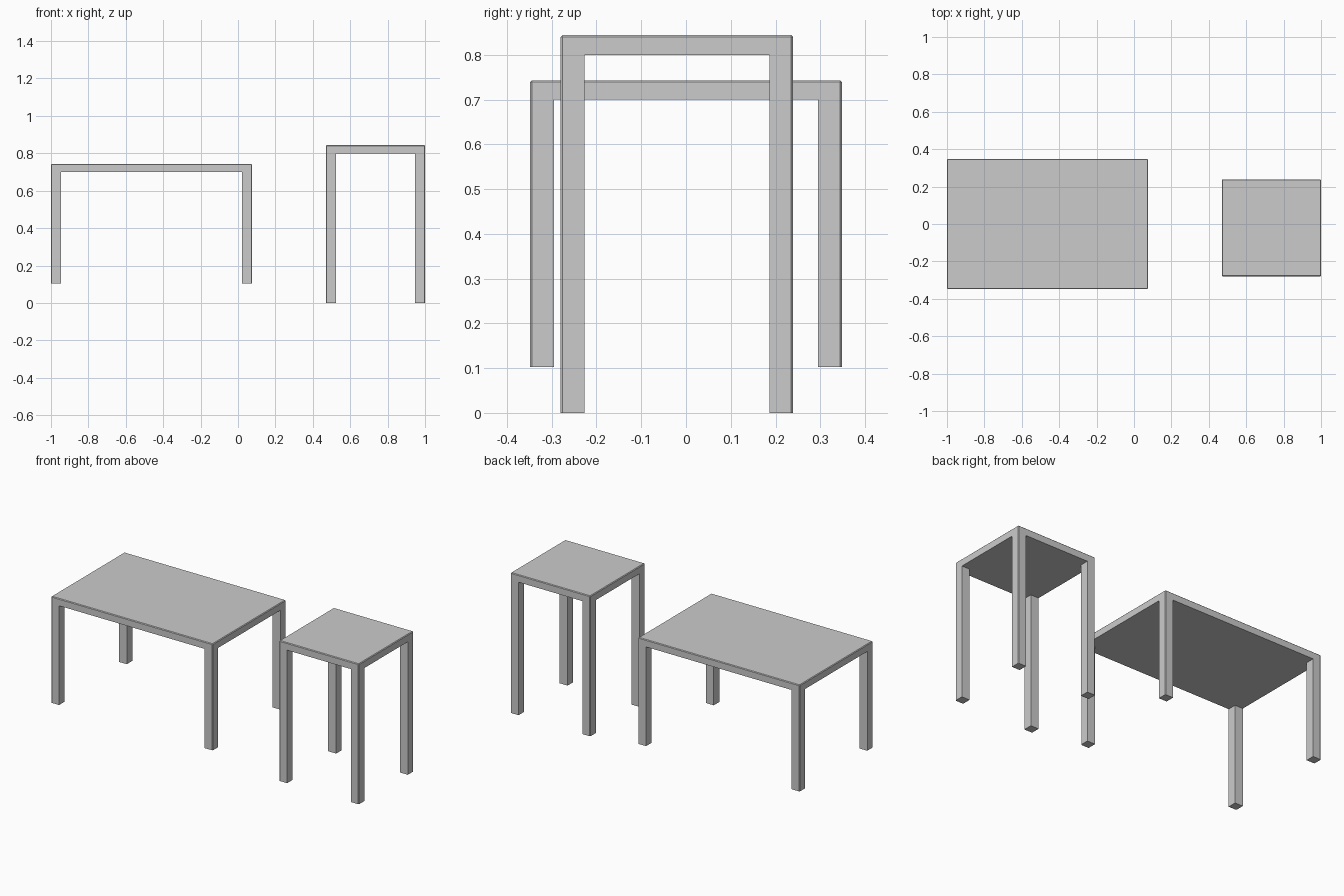
import bpy, bmesh
from mathutils import Vector

if "Cube" in bpy.data.objects:
    bpy.data.objects.remove(bpy.data.objects["Cube"])

LEG = 0.053      # square leg width
BEVEL = 0.004    # small chamfer on the outer edges


def table(name, x0, x1, y0, y1, z_foot, z_under, z_top):
    bm = bmesh.new()
    # Table top slab
    bmesh.ops.create_cube(bm, size=1)
    for v in bm.verts:
        v.co = Vector((x1 if v.co.x > 0 else x0,
                       y1 if v.co.y > 0 else y0,
                       z_top if v.co.z > 0 else z_under))

    # Cut the slab so each corner has a leg-sized square
    cuts = [((x0 + LEG, 0, 0), (1, 0, 0)), ((x1 - LEG, 0, 0), (1, 0, 0)),
            ((0, y0 + LEG, 0), (0, 1, 0)), ((0, y1 - LEG, 0), (0, 1, 0))]
    for co, no in cuts:
        geom = bm.verts[:] + bm.edges[:] + bm.faces[:]
        bmesh.ops.bisect_plane(bm, geom=geom, plane_co=co, plane_no=no)

    # Legs pulled down from the corner squares
    bm.normal_update()
    corners = [f for f in bm.faces if f.normal.z < -0.9
               and abs(f.calc_area() - LEG * LEG) < 1e-5]
    legs = bmesh.ops.extrude_discrete_faces(bm, faces=corners)["faces"]
    for f in legs:
        for v in f.verts:
            v.co.z = z_foot
    bm.normal_update()
    bmesh.ops.dissolve_limit(bm, angle_limit=0.01,
                             verts=bm.verts[:], edges=bm.edges[:])

    # Chamfer the top rim and the outer vertical corners
    def at_corner(v):
        return (min(abs(v.co.x - x0), abs(v.co.x - x1)) < 1e-4
                and min(abs(v.co.y - y0), abs(v.co.y - y1)) < 1e-4)

    def vertical(e):
        d = e.verts[0].co - e.verts[1].co
        return abs(d.x) + abs(d.y) < 1e-5

    rim = [e for e in bm.edges
           if all(abs(v.co.z - z_top) < 1e-4 for v in e.verts)
           or (vertical(e) and all(at_corner(v) for v in e.verts))]
    bmesh.ops.bevel(bm, geom=rim, offset=BEVEL, segments=1,
                    affect='EDGES', profile=0.5)
    bmesh.ops.recalc_face_normals(bm, faces=bm.faces[:])

    mesh = bpy.data.meshes.new(name)
    bm.to_mesh(mesh)
    bm.free()
    obj = bpy.data.objects.new(name, mesh)
    bpy.context.collection.objects.link(obj)
    return obj


# Low wide table and tall square table
table("wide_table", -1.0, 0.075, -0.348, 0.348, 0.103, 0.70, 0.743)
table("tall_square_table", 0.47, 1.0, -0.28, 0.239, 0.0, 0.80, 0.844)
